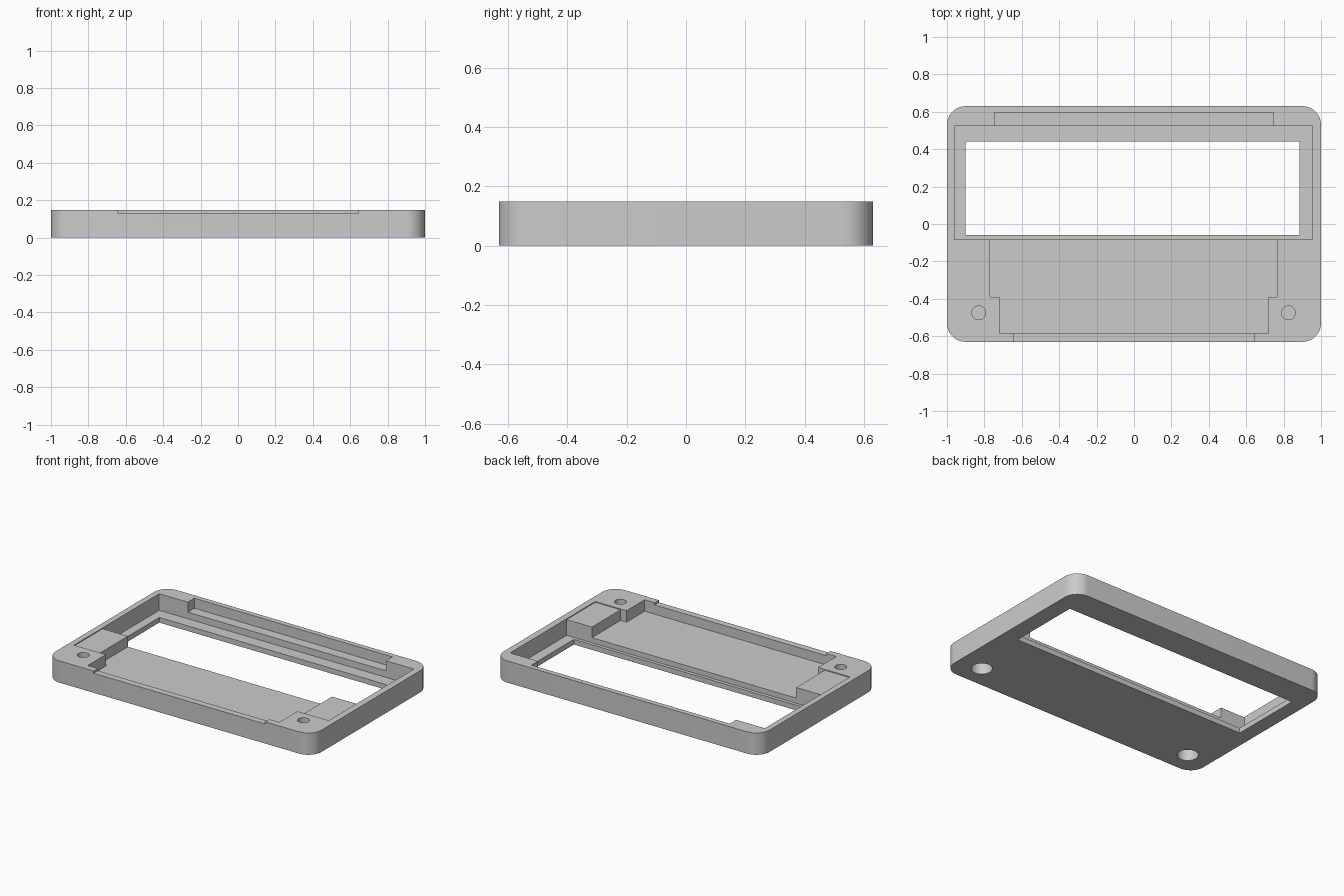
import bpy
import bmesh
import math

default = bpy.data.objects.get("Cube")
if default:
    bpy.data.objects.remove(default, do_unlink=True)

HALF_X, HALF_Y, HEIGHT, RADIUS = 1.0, 0.63, 0.148, 0.1
ABOVE, BELOW = 0.3, -0.2

grey = bpy.data.materials.new("plain_grey")
grey.use_nodes = True
colour = (0.6, 0.6, 0.6, 1)
grey.diffuse_color = colour
grey.node_tree.nodes["Principled BSDF"].inputs["Base Color"].default_value = colour


def prism(name, outline, z0, z1):
    """Extrude a closed outline from z0 to z1."""
    bm = bmesh.new()
    face = bm.faces.new([bm.verts.new((x, y, z0)) for x, y in outline])
    grown = bmesh.ops.extrude_face_region(bm, geom=[face])
    top = [v for v in grown["geom"] if isinstance(v, bmesh.types.BMVert)]
    bmesh.ops.translate(bm, verts=top, vec=(0, 0, z1 - z0))
    bmesh.ops.recalc_face_normals(bm, faces=bm.faces)
    mesh = bpy.data.meshes.new(name)
    bm.to_mesh(mesh)
    bm.free()
    mesh.materials.append(grey)
    obj = bpy.data.objects.new(name, mesh)
    bpy.context.collection.objects.link(obj)
    return obj


def arc(cx, cy, r, start, sweep, steps):
    return [(cx + r * math.cos(start + sweep * i / steps),
             cy + r * math.sin(start + sweep * i / steps)) for i in range(steps + 1)]


def box(name, x0, x1, y0, y1, z0, z1=ABOVE):
    return prism(name, [(x0, y0), (x1, y0), (x1, y1), (x0, y1)], z0, z1)


def disc(name, x, y, r, z0, z1):
    return prism(name, arc(x, y, r, 0, math.tau, 32)[:-1], z0, z1)


# Rounded slab
outline = []
for i, (sx, sy) in enumerate([(1, 1), (-1, 1), (-1, -1), (1, -1)]):
    outline += arc(sx * (HALF_X - RADIUS), sy * (HALF_Y - RADIUS), RADIUS,
                   i * math.pi / 2, math.pi / 2, 12)
frame = prism("bezel_frame", outline, 0, HEIGHT)

# Recesses and openings
cutters = [
    box("display_pocket", -0.96, 0.955, -0.083, 0.525, 0.035),
    box("window_opening", -0.9, 0.885, -0.06, 0.44, BELOW),
    box("back_ledge", -0.745, 0.745, 0.5, 0.595, 0.08),
    box("wide_tray", -0.77, 0.765, -0.39, -0.07, 0.07),
    box("narrow_tray", -0.72, 0.72, -0.585, -0.38, 0.07),
    box("shallow_shelf", -0.96, 0.955, -0.39, -0.07, 0.142),
    box("front_notch", -0.645, 0.645, -0.7, -0.57, 0.133),
]
# Screw holes with wider recesses underneath
for x in (-0.83, 0.826):
    cutters.append(disc("screw_hole", x, -0.475, 0.037, 0.095, ABOVE))
    cutters.append(disc("screw_recess", x, -0.475, 0.066, BELOW, 0.085))

bpy.ops.object.select_all(action="DESELECT")
bpy.context.view_layer.objects.active = frame
frame.select_set(True)
for cutter in cutters:
    cutter.hide_render = True
    cut = frame.modifiers.new(cutter.name, "BOOLEAN")
    cut.operation = "DIFFERENCE"
    cut.solver = "EXACT"
    cut.object = cutter
    bpy.ops.object.modifier_apply(modifier=cut.name)
    bpy.data.objects.remove(cutter, do_unlink=True)

bpy.ops.object.shade_smooth_by_angle(angle=math.radians(30))
